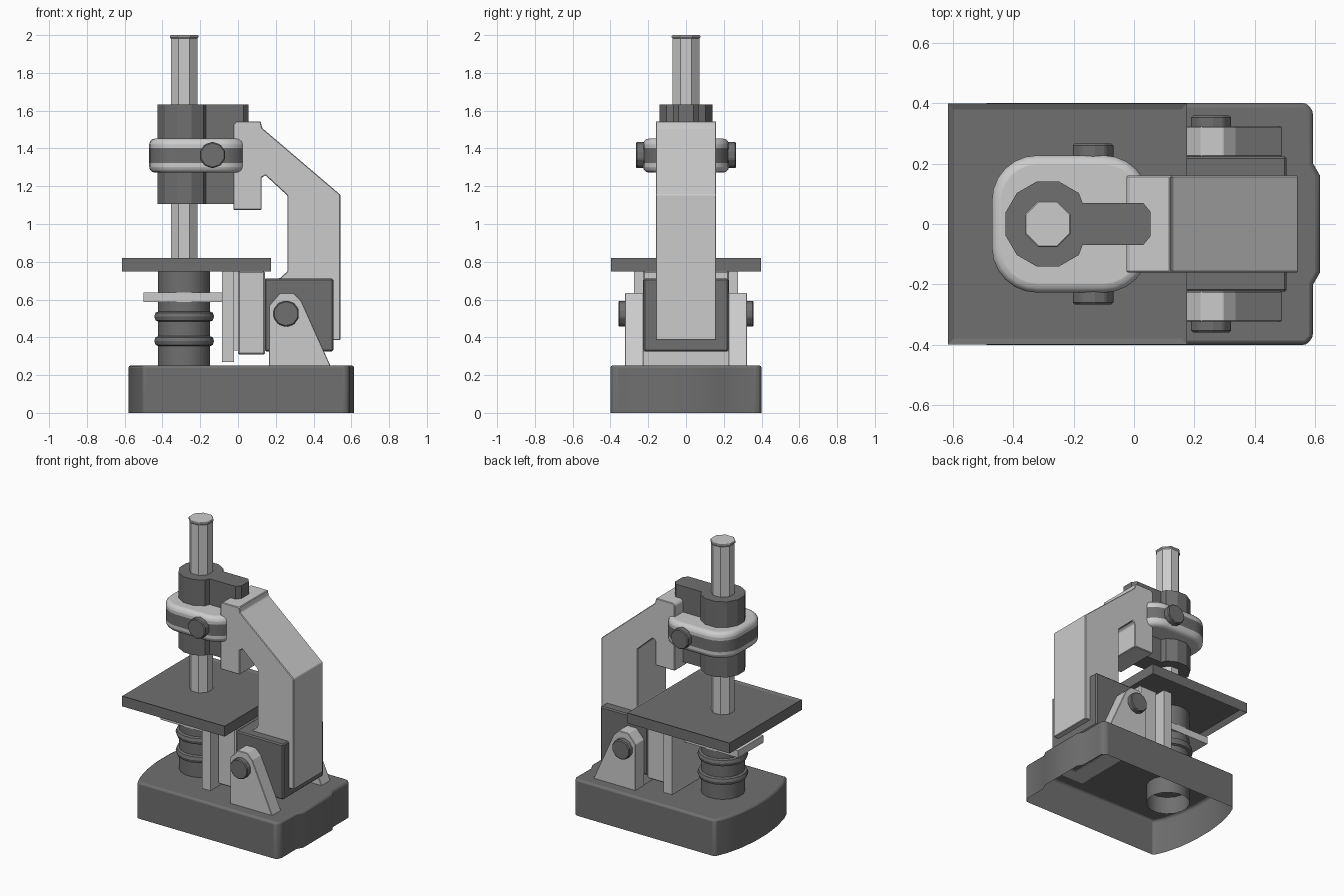
import bpy, bmesh
from math import sin, cos, pi, radians

cube = bpy.data.objects.get("Cube")
if cube:
    bpy.data.objects.remove(cube, do_unlink=True)


def material(name, value):
    m = bpy.data.materials.new(name)
    m.use_nodes = True
    colour = (value, value, value, 1)
    m.diffuse_color = colour
    m.node_tree.nodes["Principled BSDF"].inputs["Base Color"].default_value = colour
    return m


DARK = material("dark grey", 0.16)
LIGHT = material("light grey", 0.6)


def finish(bm, name, mat, bevel=0, segments=2, smooth=True):
    bmesh.ops.recalc_face_normals(bm, faces=bm.faces)
    mesh = bpy.data.meshes.new(name)
    bm.to_mesh(mesh)
    bm.free()
    mesh.materials.append(mat)
    ob = bpy.data.objects.new(name, mesh)
    bpy.context.collection.objects.link(ob)
    if bevel:
        mod = ob.modifiers.new("soft edges", 'BEVEL')
        mod.width, mod.segments = bevel, segments
        mod.limit_method, mod.angle_limit = 'ANGLE', radians(35)
    if smooth:
        bpy.ops.object.select_all(action='DESELECT')
        ob.select_set(True)
        bpy.context.view_layer.objects.active = ob
        bpy.ops.object.shade_smooth_by_angle(angle=radians(32))
    return ob


def prism(outline, axis, lo, hi, open_start=False):
    """Extrude an outline: (x, y) along z, or (x, z) along y."""
    bm = bmesh.new()
    place = (lambda p, h: (p[0], p[1], h)) if axis == 'z' else (lambda p, h: (p[0], h, p[1]))
    a = [bm.verts.new(place(p, lo)) for p in outline]
    b = [bm.verts.new(place(p, hi)) for p in outline]
    n = len(a)
    for i in range(n):
        j = (i + 1) % n
        bm.faces.new((a[i], a[j], b[j], b[i]))
    bm.faces.new(b)
    if not open_start:
        bm.faces.new(a)
    bmesh.ops.recalc_face_normals(bm, faces=bm.faces)
    return bm


def rect(x0, x1, y):
    return [(x0, -y), (x1, -y), (x1, y), (x0, y)]


def box(name, mat, x0, x1, y, z0, z1, bevel=0):
    return finish(prism(rect(x0, x1, y), 'z', z0, z1), name, mat, bevel, 1, False)


def ring(cx, cy, r, n, start=0, sweep=2 * pi):
    return [(cx + r * cos(start + sweep * i / n), cy + r * sin(start + sweep * i / n))
            for i in range(n)]


def lathe(name, mat, cx, profile, n):
    """Turn an (r, z) profile around a vertical axis."""
    bm = bmesh.new()
    rows = [[bm.verts.new((x, y, z)) for x, y in ring(cx, 0, r, n, pi / n)] for r, z in profile]
    for a, b in zip(rows, rows[1:]):
        for i in range(n):
            j = (i + 1) % n
            bm.faces.new((a[i], a[j], b[j], b[i]))
    bm.faces.new(rows[-1])
    return finish(bm, name, mat)


# Base: a shell open underneath, bowed at one end and stepped at the other
half = [(0.57, 0.4), (-0.5, 0.4), (-0.535, 0.32), (-0.565, 0.2), (-0.58, 0.07)]
heel = [(0.615, 0.16), (0.592, 0.2), (0.592, 0.375)]
upper = heel + half
outline = upper + [(x, -y) for x, y in reversed(upper)]
finish(prism(outline, 'z', 0, 0.252, open_start=True), "base", DARK, 0.014)

# Stage with a shallow tray on top and a hollow underside
bm = prism(rect(-0.615, 0.175, 0.398), 'z', 0.748, 0.82)
for sign, depth in ((1, -0.008), (-1, -0.035)):
    caps = [f for f in bm.faces if f.normal.z * sign > 0.9]
    bmesh.ops.inset_individual(bm, faces=caps, thickness=0.028, depth=depth)
finish(bm, "stage", DARK, smooth=False)

# Ribbed condenser barrel below the stage
AXIS = -0.285
profile = [(0.14, 0.13), (0.14, 0.36)]
for z in (0.38, 0.51):
    profile += [(0.14, z - 0.026), (0.155, z - 0.02), (0.161, z), (0.155, z + 0.02), (0.14, z + 0.026)]
profile.pop(1)
lathe("condenser_barrel", DARK, AXIS, profile + [(0.14, 0.785)], 16)
box("condenser_plate", LIGHT, -0.5, -0.08, 0.14, 0.588, 0.638)

# Eyepiece tube with a slightly flared cap
lathe("eyepiece_tube", LIGHT, AXIS,
      [(0.076, 0.8), (0.076, 1.982), (0.082, 1.988), (0.082, 1.996), (0.078, 2.0)], 8)

# Tube holder: a round collar with a neck reaching back to the arm
neck = 0.07
collar = [p for p in ring(AXIS, 0, 0.145, 12, pi / 12) if not (p[0] > AXIS and abs(p[1]) < neck)]
collar = sorted(collar, key=lambda p: (0 if p[1] > 0 else 1, -p[0] if p[1] > 0 else p[0]))
neck_end = [(-0.17, -neck), (0.03, -neck), (0.055, -0.04),
            (0.055, 0.04), (0.03, neck), (-0.17, neck)]
finish(prism(collar + neck_end, 'z', 1.105, 1.632), "tube_holder", DARK, smooth=False)

# Clamp band: rounded block with a dark stripe round its sides
r, x0, x1, w = 0.15, -0.47, 0.05, 0.227
band = []
for k, (cx, cy) in enumerate([(x1 - r, w - r), (x0 + r, w - r), (x0 + r, r - w), (x1 - r, r - w)]):
    band += [(cx + r * cos((k + i / 6) * pi / 2), cy + r * sin((k + i / 6) * pi / 2)) for i in range(7)]
bm = prism(band, 'z', 1.272, 1.452)
for z in (1.322, 1.402):
    bmesh.ops.bisect_plane(bm, geom=bm.verts[:] + bm.edges[:] + bm.faces[:],
                           plane_co=(0, 0, z), plane_no=(0, 0, 1))
clamp = finish(bm, "clamp_band", LIGHT, 0.03, 3)
clamp.data.materials.append(DARK)
for f in clamp.data.polygons:
    if abs(f.normal.z) < 0.1 and 1.33 < f.center.z < 1.39:
        f.material_index = 1

# Arm: head, sloping shoulder, post and foot
arm = [(-0.025, 1.075), (0.125, 1.075), (0.125, 1.245), (0.145, 1.258), (0.262, 1.15),
       (0.262, 0.75), (0.22, 0.712), (0.16, 0.712), (0.16, 0.385), (0.542, 0.385),
       (0.542, 1.155), (0.128, 1.508), (0.12, 1.543), (-0.01, 1.543), (-0.025, 1.528)]
finish(prism(arm, 'y', -0.16, 0.16), "arm", LIGHT, 0.004, 1, False)

# Jacket around the foot of the arm, rail and slide block
box("arm_jacket", DARK, 0.14, 0.505, 0.224, 0.326, 0.712, 0.008)
box("slide_rail", LIGHT, -0.085, -0.02, 0.275, 0.27, 0.752)
box("rail_web", LIGHT, -0.025, 0.005, 0.17, 0.33, 0.75)
box("slide_block", LIGHT, 0.0, 0.142, 0.228, 0.308, 0.752, 0.008)
box("bracket_foot", LIGHT, 0.17, 0.3, 0.23, 0.248, 0.328)

# Paired side brackets and knobs
bracket = [(0.165, 0.248), (0.165, 0.57), (0.222, 0.635), (0.295, 0.635), (0.335, 0.595),
           (0.49, 0.248)]
for side, name in ((-1, "front"), (1, "back")):
    finish(prism(bracket, 'y', side * 0.224, side * 0.322), name + "_bracket", LIGHT, 0.003, 1, False)
    for part, x, z, y0, y1 in (("focus_knob", 0.255, 0.525, 0.3, 0.358),
                               ("clamp_knob", -0.135, 1.365, 0.2, 0.266)):
        finish(prism(ring(x, z, 0.07, 10, pi / 10), 'y', side * y0, side * y1),
               name + "_" + part, DARK, 0.006, 1, False)
